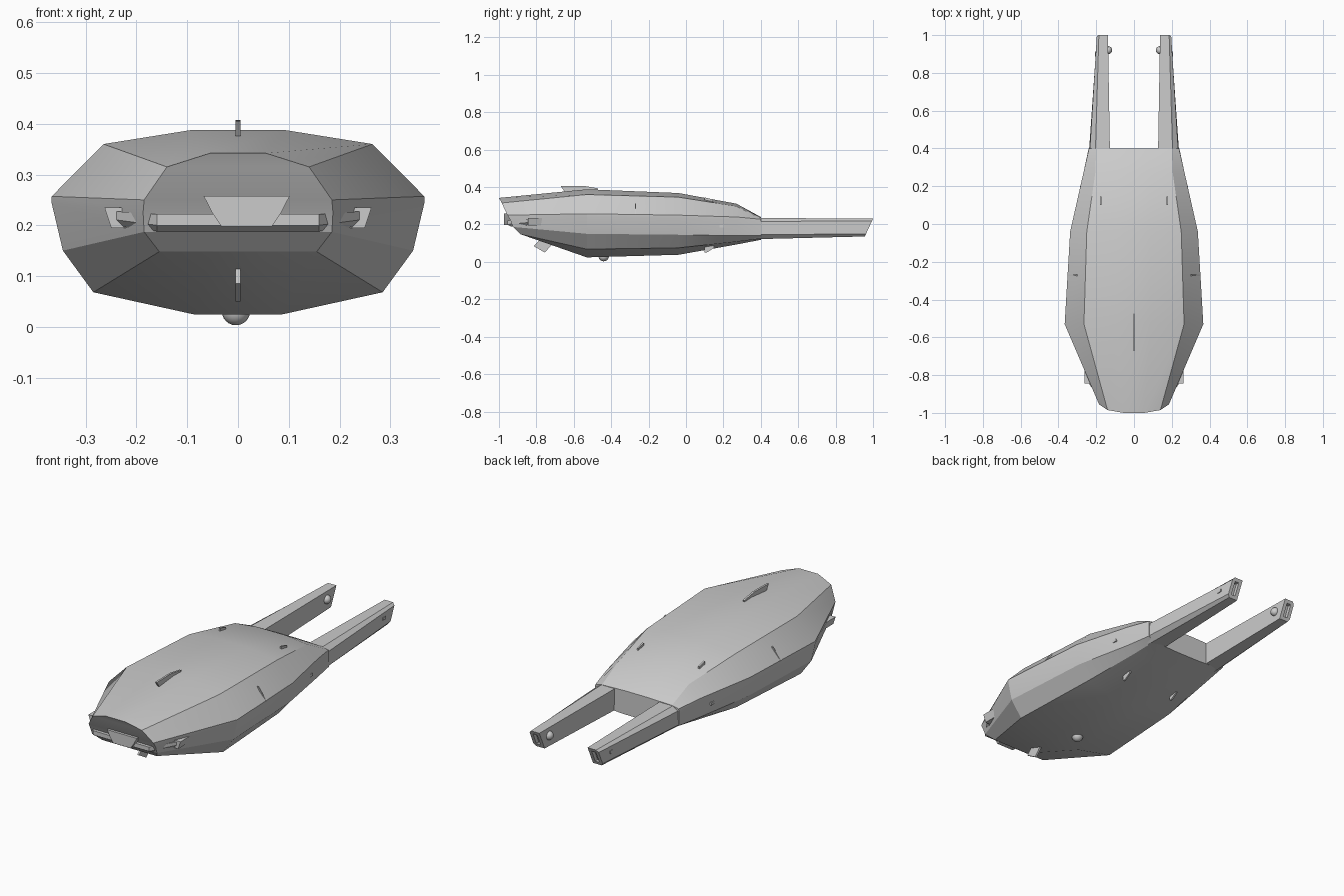
import bpy, bmesh, math
from mathutils import Vector

if "Cube" in bpy.data.objects:
    bpy.data.objects.remove(bpy.data.objects["Cube"])


def finish(name, bm, angle=22):
    bmesh.ops.recalc_face_normals(bm, faces=bm.faces)
    me = bpy.data.meshes.new(name)
    bm.to_mesh(me)
    bm.free()
    ob = bpy.data.objects.new(name, me)
    bpy.context.collection.objects.link(ob)
    bpy.ops.object.select_all(action='DESELECT')
    ob.select_set(True)
    bpy.context.view_layer.objects.active = ob
    bpy.ops.object.shade_smooth_by_angle(angle=math.radians(angle))
    return ob


def skin(bm, rings):
    """Join successive closed rings with quads."""
    vs = [[bm.verts.new(p) for p in r] for r in rings]
    n = len(vs[0])
    for a, b in zip(vs, vs[1:]):
        for i in range(n):
            j = (i + 1) % n
            bm.faces.new((a[i], a[j], b[j], b[i]))
    return vs


def prism(name, poly, axis, lo, hi):
    """Extrude a 2D outline along x (poly = y,z) or y (poly = x,z)."""
    put = (lambda p, d: (d, p[0], p[1])) if axis == 'x' else (lambda p, d: (p[0], d, p[1]))
    bm = bmesh.new()
    a, b = skin(bm, [[put(p, d) for p in poly] for d in (lo, hi)])
    bm.faces.new(a)
    bm.faces.new(b)
    return finish(name, bm)


def ball(name, loc, r):
    bm = bmesh.new()
    bmesh.ops.create_uvsphere(bm, u_segments=20, v_segments=12, radius=r)
    bmesh.ops.translate(bm, verts=bm.verts, vec=Vector(loc))
    return finish(name, bm, 40)


# Hull: half sections (x, z) running from top centre to belly
nose = [(.055, -1, .342), (.14, -.985, .315), (.185, -.955, .25), (.187, -.94, .225),
        (.185, -.925, .187), (.155, -.885, .148), (.05, -.885, .148)]
stations = {
    -.53: [(.09, .388), (.265, .36), (.367, .257), (.367, .243), (.345, .15), (.285, .068), (.085, .024)],
    -.04: [(.085, .368), (.25, .346), (.338, .25), (.338, .236), (.32, .145), (.26, .075), (.08, .038)],
    .27: [(.08, .311), (.205, .297), (.268, .24), (.268, .226), (.262, .14), (.22, .108), (.07, .093)],
    .40: [(.07, .24), (.2, .236), (.238, .228), (.24, .215), (.24, .142), (.205, .124), (.07, .118)],
}
halves = [nose] + [[(x, y, z) for x, z in pts] for y, pts in stations.items()]
bm = bmesh.new()
rings = skin(bm, [h + [(-x, y, z) for x, y, z in reversed(h)] for h in halves])
for r in (rings[0], rings[-1]):
    n = len(r)
    for i in range(n // 2 - 1):
        bm.faces.new((r[i], r[i + 1], r[n - 2 - i], r[n - 1 - i]))
finish("hull", bm)

# Front bumper wrapping round the nose
bm = bmesh.new()
ends = []
for x, y0, y1, z0, z1 in [(-.25, -.83, -.78, .2, .228), (-.16, -.955, -.84, .188, .222),
                          (.16, -.955, -.84, .188, .222), (.25, -.83, -.78, .2, .228)]:
    ends.append([(x, y0, z0 + .012), (x, y0, z1), (x, y1, z1), (x, y1, z0), (x, y0 + .02, z0)])
v = skin(bm, ends)
bm.faces.new(v[0])
bm.faces.new(v[-1])
finish("bumper", bm)
prism("nose_plate", [(-.068, .258), (.102, .258), (.085, .225), (.067, .198),
                     (-.033, .198), (-.051, .225)], 'y', -.972, -.92)

# Fins and belly sensor
prism("top_fin", [(-.67, .405), (-.55, .407), (-.47, .393), (-.48, .37), (-.645, .37)], 'x', -.005, .005)
prism("chin_fin", [(-.815, .085), (-.77, .13), (-.71, .1), (-.755, .05)], 'x', -.005, .005)
ball("belly_sensor", (-.004, -.44, .031), .028)

for s, side in ((1, "right"), (-1, "left")):
    # Rear arm with a slot sunk in its end
    root = [(.127, .235), (.205, .235), (.236, .216), (.24, .145), (.212, .121), (.13, .121)]
    tip = [(.138, .231), (.186, .231), (.197, .219), (.198, .15), (.188, .136), (.138, .136)]
    bm = bmesh.new()
    a, b = skin(bm, [[(s * x, .36, z) for x, z in root],
                     [(s * x, 1 - (.231 - z) * .46, z) for x, z in tip]])
    bm.faces.new(a)
    cap = bm.faces.new(b)
    bmesh.ops.recalc_face_normals(bm, faces=bm.faces)
    bmesh.ops.inset_region(bm, faces=[cap], thickness=.018, use_even_offset=True)
    bmesh.ops.translate(bm, verts=list(bmesh.ops.extrude_discrete_faces(bm, faces=[cap])["faces"][0].verts),
                        vec=Vector((0, -.02, 0)))
    finish("arm_" + side, bm)
    ball("arm_knob_" + side, (s * .138, .92, .19), .022)

    # Small marker lamps along the side
    for k, (y, x) in enumerate(((.19, .284), (.9, .203))):
        prism(f"marker_{side}_{k}", [(y - .012, .183), (y + .012, .183), (y + .012, .197), (y - .012, .197)],
              'x', *sorted((s * (x - .012), s * (x + .003))))

    # Bumper bracket, deck and belly fins
    prism("bracket_" + side, [(s * x, z) for x, z in ((.21, .235), (.263, .235), (.25, .195), (.21, .195))],
          'y', -.845, -.77)
    prism("deck_fin_" + side, [(.1, .32), (.1, .345), (.145, .333), (.145, .31)],
          'x', s * .175 - .004, s * .175 + .004)
    prism("belly_fin_" + side, [(.1, .09), (.1, .05), (.115, .052), (.15, .075), (.15, .1)],
          'x', s * .15 - .004, s * .15 + .004)

    # Panel seam rib on the shoulder
    prism("seam_" + side, [(s * x, z) for x, z in ((.3, .312), (.308, .312), (.353, .252), (.34, .252))],
          'y', -.274, -.268)
